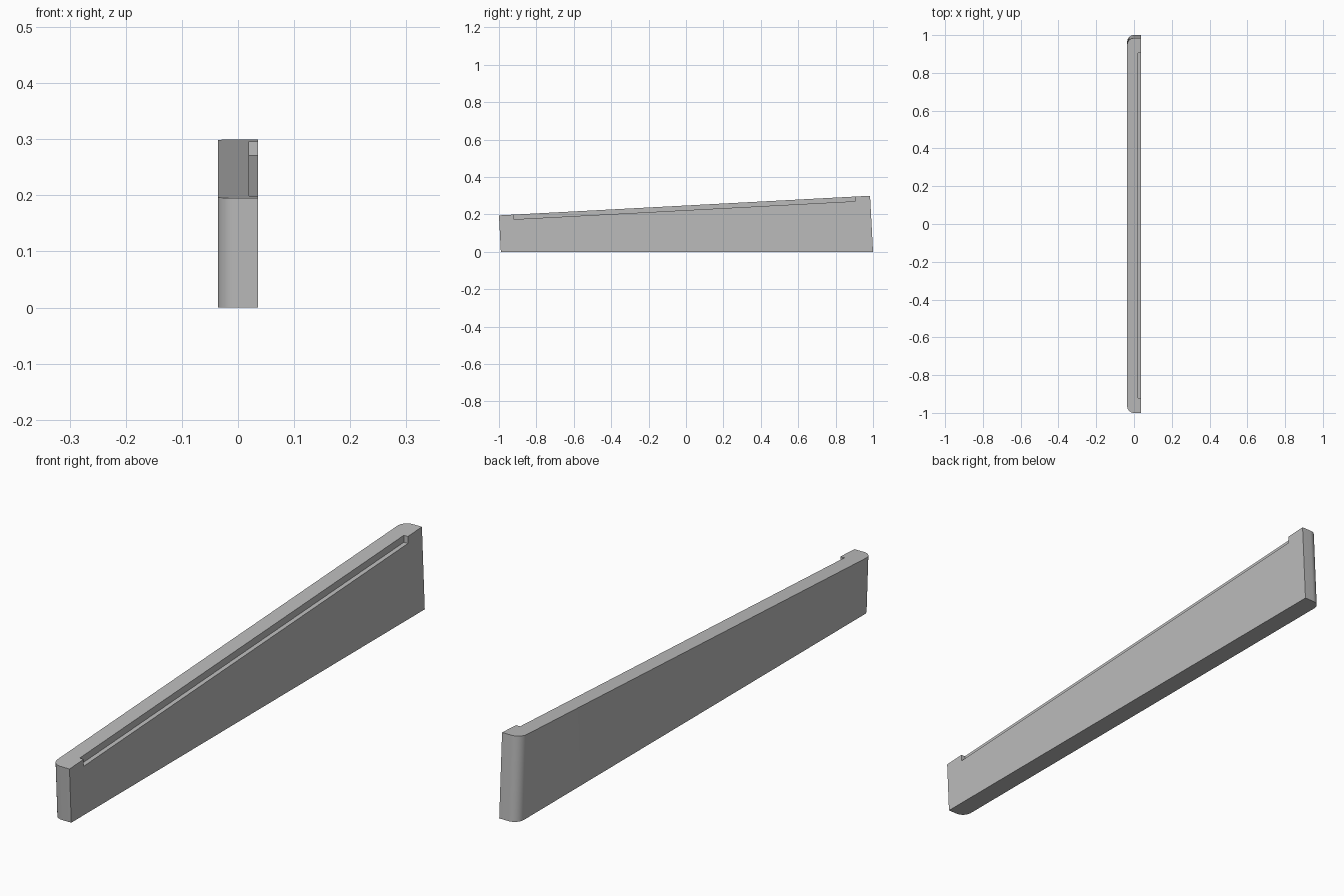
import bpy, bmesh, math

old = bpy.data.objects.get("Cube")
if old:
    bpy.data.objects.remove(old)

HALF_W, RADIUS, STEPS = 0.036, 0.036, 12
SLOPE = 0.105 / 1.985


def top_z(y):
    return 0.195 + SLOPE * (y + 1)


def make_prism(name, bottom, top):
    """Join two matching outlines into a closed solid."""
    bm = bmesh.new()
    low = [bm.verts.new(p) for p in bottom]
    high = [bm.verts.new(p) for p in top]
    bm.faces.new(low[::-1])
    bm.faces.new(high)
    n = len(low)
    for i in range(n):
        j = (i + 1) % n
        bm.faces.new((low[i], low[j], high[j], high[i]))
    bmesh.ops.recalc_face_normals(bm, faces=bm.faces)
    mesh = bpy.data.meshes.new(name)
    bm.to_mesh(mesh)
    bm.free()
    obj = bpy.data.objects.new(name, mesh)
    bpy.context.collection.objects.link(obj)
    return obj


# Plan outline: square corners on one side, rounded corners on the other
def plan(front, back):
    pts = [(HALF_W, front), (HALF_W, back)]
    cx = -HALF_W + RADIUS
    for end, sign, order in ((back, 1, 1), (front, -1, -1)):
        arc = []
        for i in range(STEPS + 1):
            a = math.pi / 2 * i / STEPS
            arc.append((cx - RADIUS * math.sin(a),
                        end - sign * RADIUS * (1 - math.cos(a))))
        pts += arc[::order]
    return pts


# Tapered bar with ends square to the sloping top
bar = make_prism("tapered_bar",
                 [(x, y, 0) for x, y in plan(-0.99, 1.0)],
                 [(x, y, top_z(y)) for x, y in plan(-1.0, 0.984)])

# Long shallow rebate along the top edge of the flat side
rect = [(0.02, -0.92), (0.1, -0.92), (0.1, 0.905), (0.02, 0.905)]
cutter = make_prism("rebate_cutter",
                    [(x, y, top_z(y) - 0.025) for x, y in rect],
                    [(x, y, top_z(y) + 0.05) for x, y in rect])
cutter.hide_render = True
mod = bar.modifiers.new("rebate", "BOOLEAN")
mod.operation = "DIFFERENCE"
mod.solver = "EXACT"
mod.object = cutter

bpy.ops.object.select_all(action="DESELECT")
bar.select_set(True)
bpy.context.view_layer.objects.active = bar
bpy.ops.object.modifier_apply(modifier=mod.name)
bpy.data.objects.remove(cutter)

# Single plain grey
mat = bpy.data.materials.new("plain_grey")
mat.use_nodes = True
grey = (0.5, 0.5, 0.5, 1)
mat.diffuse_color = grey
mat.node_tree.nodes["Principled BSDF"].inputs["Base Color"].default_value = grey
bar.data.materials.clear()
bar.data.materials.append(mat)
bpy.ops.object.shade_smooth_by_angle(angle=math.radians(30))
